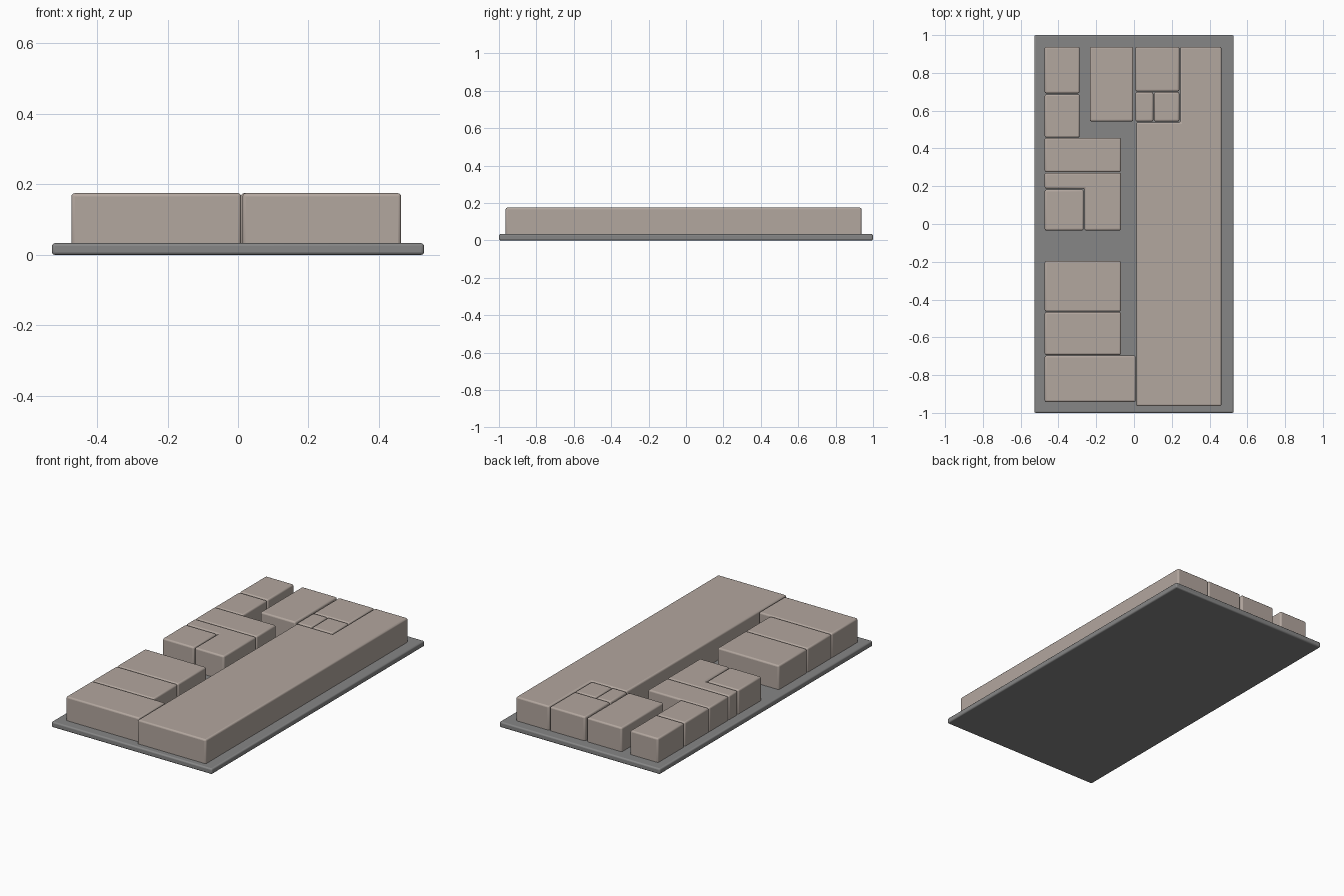
import bpy
import bmesh
import math

cube = bpy.data.objects.get("Cube")
if cube:
    bpy.data.objects.remove(cube, do_unlink=True)


def make_material(name, rgb):
    mat = bpy.data.materials.new(name)
    mat.use_nodes = True
    colour = (*rgb, 1.0)
    mat.diffuse_color = colour
    mat.node_tree.nodes["Principled BSDF"].inputs["Base Color"].default_value = colour
    return mat


STONE = make_material("warm grey", (0.45, 0.385, 0.345))
SLATE = make_material("dark grey", (0.24, 0.24, 0.24))


def rect(x0, x1, y0, y1):
    return [(x0, y0), (x1, y0), (x1, y1), (x0, y1)]


def slab(name, outline, z0, z1, bevel, mat):
    """Extrude a counter-clockwise outline and round its edges."""
    bm = bmesh.new()
    bottom = bm.faces.new([bm.verts.new((x, y, z0)) for x, y in outline])
    result = bmesh.ops.extrude_face_region(bm, geom=[bottom], use_keep_orig=True)
    for v in result["geom"]:
        if isinstance(v, bmesh.types.BMVert):
            v.co.z = z1
    bmesh.ops.recalc_face_normals(bm, faces=bm.faces)
    mesh = bpy.data.meshes.new(name)
    bm.to_mesh(mesh)
    bm.free()
    mesh.materials.append(mat)
    obj = bpy.data.objects.new(name, mesh)
    bpy.context.collection.objects.link(obj)
    mod = obj.modifiers.new("Rounded edges", "BEVEL")
    mod.width = bevel
    mod.segments = 3
    mod.limit_method = "ANGLE"
    bpy.ops.object.select_all(action="DESELECT")
    obj.select_set(True)
    bpy.context.view_layer.objects.active = obj
    bpy.ops.object.shade_smooth_by_angle(angle=math.radians(35))
    return obj


# Base plate
slab("base_plate", rect(-0.528, 0.528, -1, 1), 0, 0.033, 0.008, SLATE)

# Room blocks, sunk slightly into the plate
rooms = {
    # back left corner column
    "back_corner_room": rect(-0.473, -0.288, 0.692, 0.938),
    "back_side_room": rect(-0.473, -0.288, 0.458, 0.686),
    # middle group
    "middle_long_room": rect(-0.473, -0.069, 0.275, 0.456),
    "middle_angled_room": [(-0.262, -0.034), (-0.069, -0.034), (-0.069, 0.271),
                           (-0.473, 0.271), (-0.473, 0.188), (-0.262, 0.188)],
    "middle_small_room": rect(-0.473, -0.267, -0.034, 0.182),
    # front group
    "front_wide_room": rect(-0.473, -0.069, -0.463, -0.197),
    "front_middle_room": rect(-0.473, -0.069, -0.693, -0.467),
    "front_corner_room": rect(-0.473, 0.009, -0.942, -0.697),
    # back group
    "back_centre_room": rect(-0.234, -0.004, 0.543, 0.938),
    "back_square_room": rect(0.008, 0.240, 0.702, 0.938),
    "back_closet_small": rect(0.008, 0.102, 0.543, 0.698),
    "back_closet_large": rect(0.106, 0.240, 0.543, 0.698),
    # long hall wrapping around the back group
    "long_hall": [(0.013, -0.964), (0.463, -0.964), (0.463, 0.938),
                  (0.245, 0.938), (0.245, 0.538), (0.013, 0.538)],
}
for name, outline in rooms.items():
    slab(name, outline, 0.012, 0.175, 0.009, STONE)
